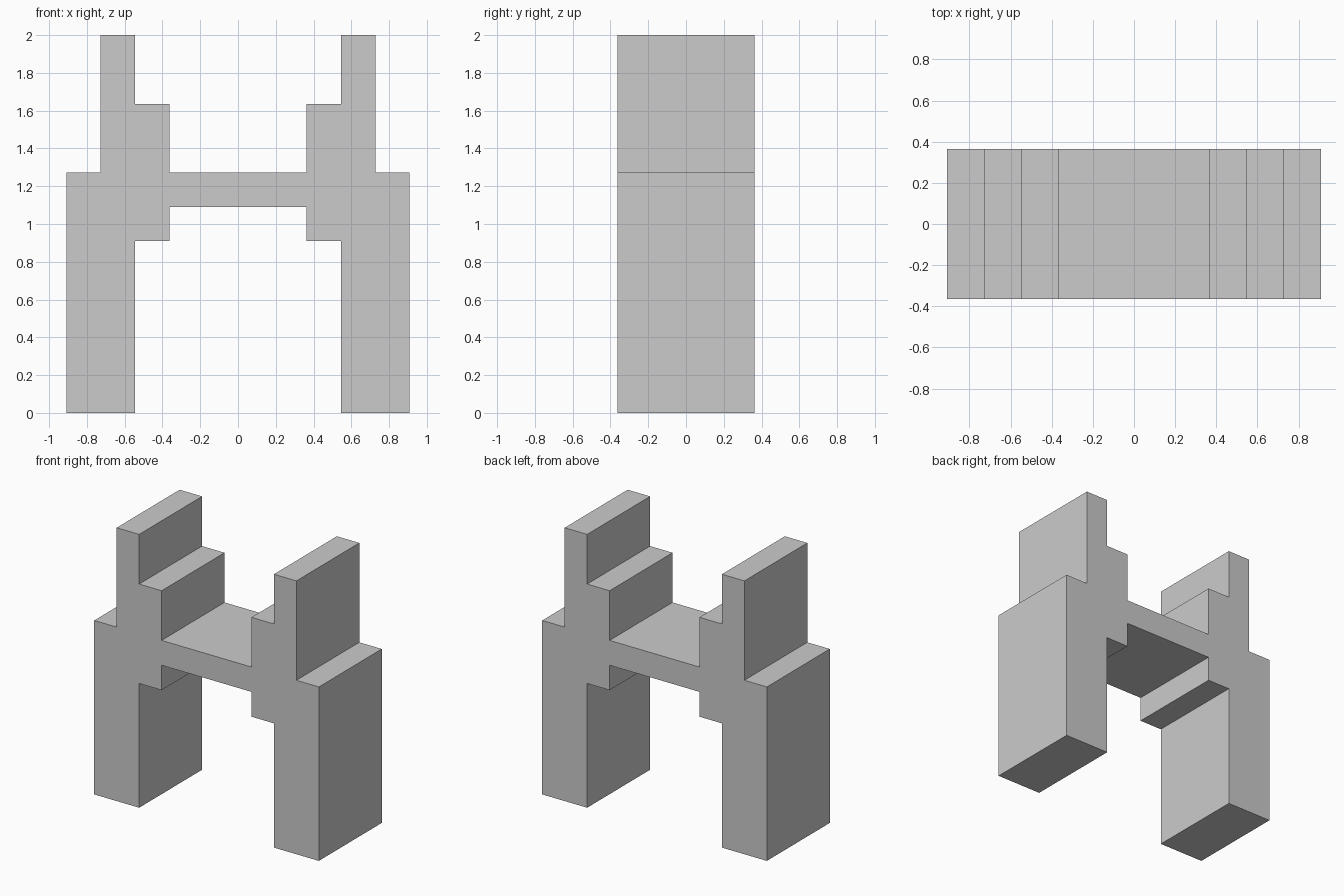
import bpy
import bmesh

cube = bpy.data.objects.get("Cube")
if cube:
    bpy.data.objects.remove(cube, do_unlink=True)

U = 2 / 11      # block module: the frame is 11 modules high
DEPTH = 4 * U

# Plain grey material
grey = bpy.data.materials.new("light_grey")
grey.use_nodes = True
colour = (0.6, 0.6, 0.6, 1)
grey.diffuse_color = colour
grey.node_tree.nodes["Principled BSDF"].inputs["Base Color"].default_value = colour

# Left half of the stepped outline in modules (x, z), from under the bridge
# round the leg and upright to the top of the bridge
half = [(2, 6), (2, 5), (3, 5), (3, 0), (5, 0), (5, 7),
        (4, 7), (4, 11), (3, 11), (3, 9), (2, 9), (2, 7)]
outline = half + [(-x, z) for x, z in reversed(half)]

# Extrude the mirrored outline from front to back
bm = bmesh.new()
front = bm.faces.new([bm.verts.new((x * U, -DEPTH / 2, z * U)) for x, z in outline])
result = bmesh.ops.extrude_face_region(bm, geom=[front], use_keep_orig=True)
back = [v for v in result["geom"] if isinstance(v, bmesh.types.BMVert)]
bmesh.ops.translate(bm, verts=back, vec=(0, DEPTH, 0))
bmesh.ops.recalc_face_normals(bm, faces=bm.faces)

mesh = bpy.data.meshes.new("stepped_frame")
bm.to_mesh(mesh)
bm.free()
mesh.materials.append(grey)
frame = bpy.data.objects.new("stepped_frame", mesh)
bpy.context.collection.objects.link(frame)
